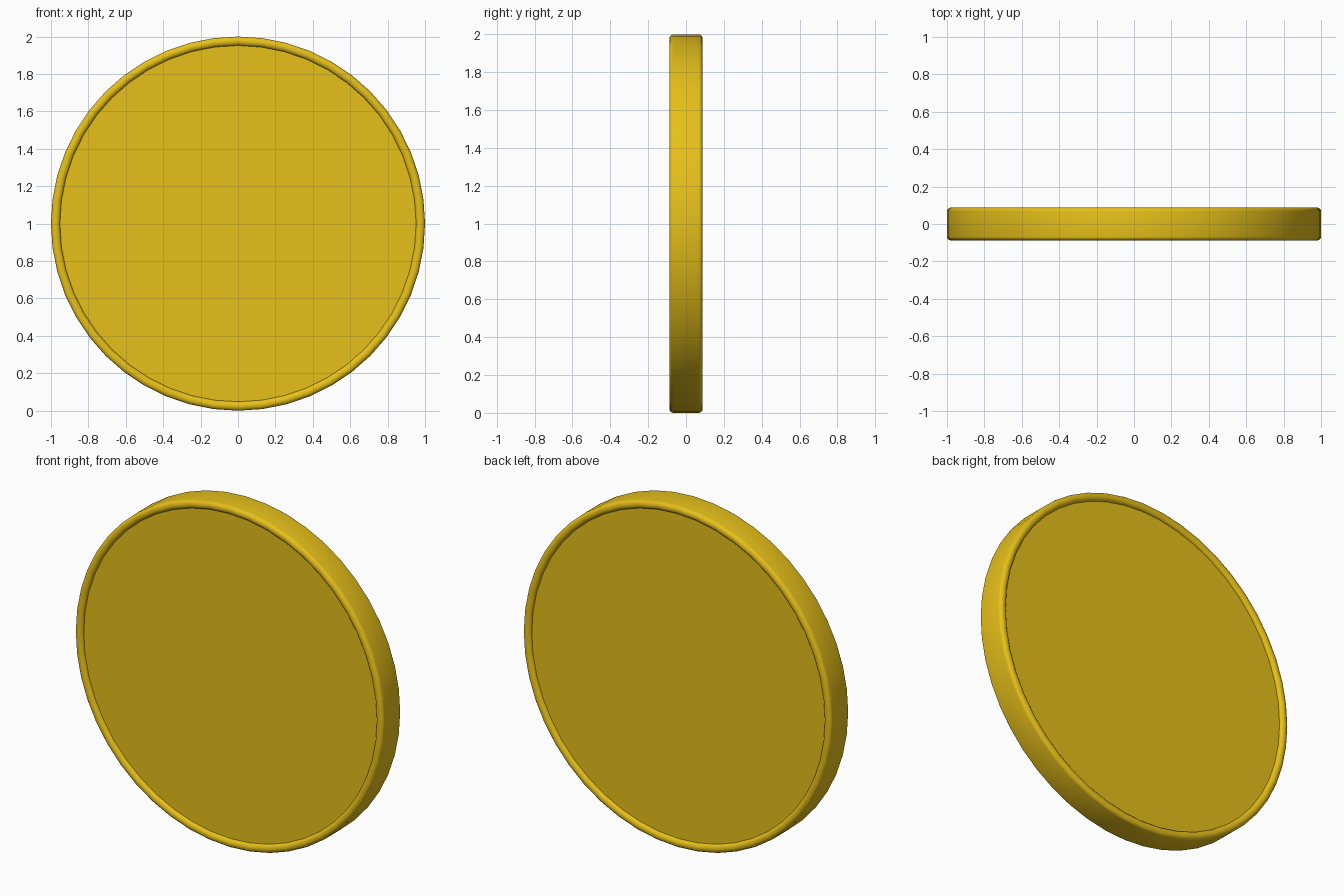
import bpy
import bmesh
from math import cos, sin, pi, tau
from mathutils import Vector, Matrix

cube = bpy.data.objects.get("Cube")
if cube:
    bpy.data.objects.remove(cube)

RADIUS = 1.0
HALF_THICKNESS = 0.088
RIM_WIDTH = 0.048
RECESS_DEPTH = 0.02
SIDES = 48
ARC_STEPS = 5

# Gold material
gold = bpy.data.materials.new("gold")
gold.use_nodes = True
colour = (0.80, 0.53, 0.01, 1)
gold.diffuse_color = colour
gold.node_tree.nodes["Principled BSDF"].inputs["Base Color"].default_value = colour


def rim_half():
    """Rounded front half of the rim, from the recessed face to the outer wall."""
    a, b = RIM_WIDTH / 2, RECESS_DEPTH
    middle = RADIUS - a
    angles = [pi * (1 - i / (2 * ARC_STEPS)) for i in range(2 * ARC_STEPS + 1)]
    return [Vector((middle + a * cos(t), 0, -HALF_THICKNESS + b - b * sin(t)))
            for t in angles]


# Rim profile, mirrored front to back
front = rim_half()
profile = front + [Vector((p.x, 0, -p.z)) for p in reversed(front)]

# Revolve the profile into the rim and outer wall
bm = bmesh.new()
verts = [bm.verts.new(p) for p in profile]
edges = [bm.edges.new(pair) for pair in zip(verts, verts[1:])]
bmesh.ops.spin(bm, geom=verts + edges, cent=(0, 0, 0), axis=(0, 0, 1),
               angle=tau, steps=SIDES)
bmesh.ops.remove_doubles(bm, verts=bm.verts, dist=0.0005)

# Flat recessed faces on both sides
bmesh.ops.holes_fill(bm, edges=[e for e in bm.edges if e.is_boundary], sides=0)
bmesh.ops.recalc_face_normals(bm, faces=bm.faces)

# Stand the coin upright on its edge
bm.transform(Matrix.Translation((0, 0, RADIUS)) @ Matrix.Rotation(pi / 2, 4, "X"))

mesh = bpy.data.meshes.new("coin")
bm.to_mesh(mesh)
bm.free()
mesh.materials.append(gold)
coin = bpy.data.objects.new("coin", mesh)
bpy.context.collection.objects.link(coin)

# Smooth rim with crisp face borders
bpy.ops.object.select_all(action="DESELECT")
coin.select_set(True)
bpy.context.view_layer.objects.active = coin
bpy.ops.object.shade_smooth_by_angle(angle=pi / 4)
